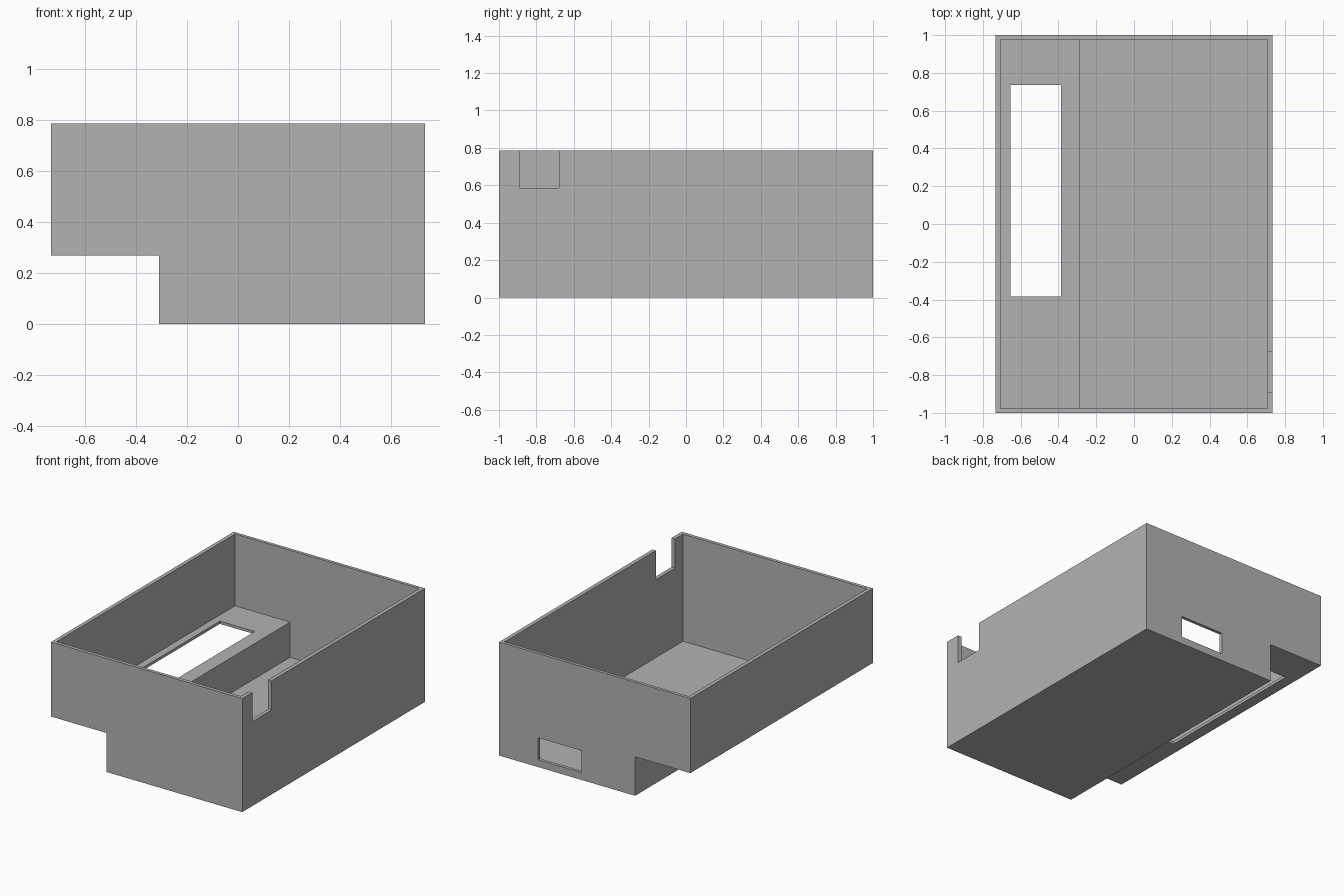
import bpy, bmesh

if "Cube" in bpy.data.objects:
    bpy.data.objects.remove(bpy.data.objects["Cube"])

TOP = 0.787


def prism(name, profile, y0, y1):
    """Extrude an x/z outline along y."""
    bm = bmesh.new()
    face = bm.faces.new([bm.verts.new((x, y0, z)) for x, z in profile])
    ext = bmesh.ops.extrude_face_region(bm, geom=[face])
    verts = [v for v in ext["geom"] if isinstance(v, bmesh.types.BMVert)]
    bmesh.ops.translate(bm, verts=verts, vec=(0, y1 - y0, 0))
    bmesh.ops.recalc_face_normals(bm, faces=bm.faces)
    mesh = bpy.data.meshes.new(name)
    bm.to_mesh(mesh)
    bm.free()
    obj = bpy.data.objects.new(name, mesh)
    bpy.context.collection.objects.link(obj)
    return obj


def box(name, x0, x1, y0, y1, z0, z1):
    return prism(name, [(x0, z0), (x1, z0), (x1, z1), (x0, z1)], y0, y1)


def stepped(x0, xs, x1, z0, zs, z1):
    """Outline with a raised shelf on the left."""
    return [(x0, zs), (xs, zs), (xs, z0), (x1, z0), (x1, z1), (x0, z1)]


# Stepped outer shell
tray = prism("stepped_tray", stepped(-0.733, -0.31, 0.733, 0, 0.27, TOP), -1, 1)

cutters = [
    # Open interior
    prism("cavity_cutter", stepped(-0.707, -0.285, 0.706, 0.045, 0.289, 1.0), -0.976, 0.978),
    # Long slot through the shelf
    box("shelf_slot_cutter", -0.655, -0.387, -0.385, 0.737, 0.2, 0.4),
    # Notch in the right rim
    box("rim_notch_cutter", 0.65, 0.8, -0.89, -0.678, 0.585, 1.0),
    # Window in the back wall
    box("back_window_cutter", 0.10, 0.435, 0.9, 1.1, 0.051, 0.203),
]
for cutter in cutters:
    cutter.hide_render = True
    mod = tray.modifiers.new(cutter.name, "BOOLEAN")
    mod.operation = "DIFFERENCE"
    mod.solver = "EXACT"
    mod.object = cutter

# Bake the cuts and drop the cutters
bpy.context.view_layer.update()
graph = bpy.context.evaluated_depsgraph_get()
baked = bpy.data.meshes.new_from_object(tray.evaluated_get(graph))
tray.modifiers.clear()
tray.data = baked
for cutter in cutters:
    bpy.data.objects.remove(cutter)

# Plain grey plastic
grey = bpy.data.materials.new("grey_plastic")
grey.diffuse_color = (0.45, 0.45, 0.45, 1)
grey.use_nodes = True
grey.node_tree.nodes["Principled BSDF"].inputs["Base Color"].default_value = grey.diffuse_color
tray.data.materials.clear()
tray.data.materials.append(grey)
